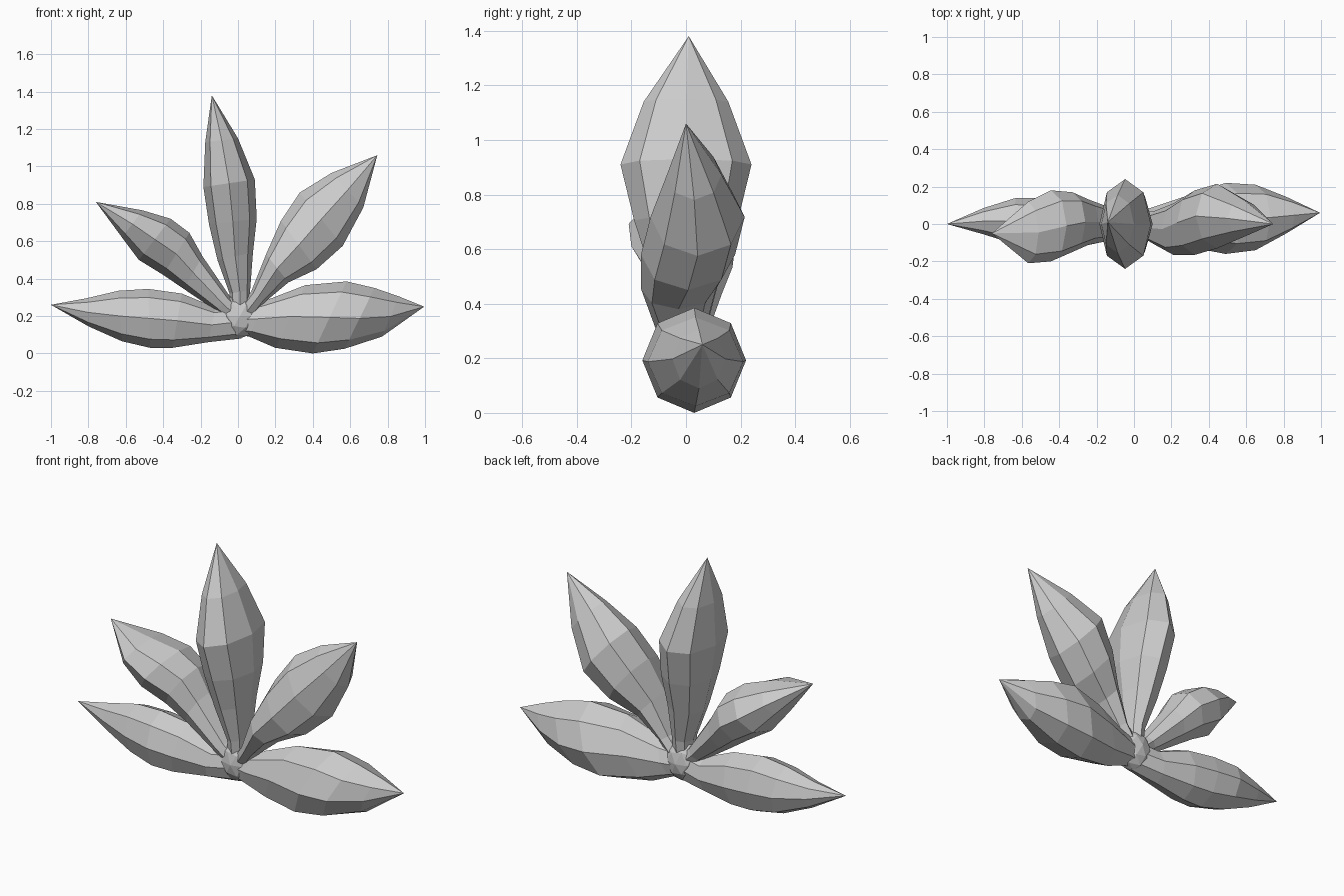
import bpy, bmesh, math
from mathutils import Vector

SIDES = 8


def leaf(name, tip, rings):
    """Faceted pod: ring = (upper edge x, z, lower edge x, z, y min, y max)."""
    bm = bmesh.new()
    loops = []
    for ax, az, bx, bz, y0, y1 in rings:
        yc, d = (y0 + y1) / 2, (y1 - y0) / 2
        mid = Vector(((ax + bx) / 2, yc, (az + bz) / 2))
        half = Vector(((ax - bx) / 2, 0, (az - bz) / 2))
        side = Vector((0, d, 0))
        loops.append([bm.verts.new(mid + half * math.cos(a) + side * math.sin(a))
                      for a in (2 * math.pi * i / SIDES for i in range(SIDES))])
    for lo, hi in zip(loops, loops[1:]):
        for i in range(SIDES):
            j = (i + 1) % SIDES
            bm.faces.new((lo[i], lo[j], hi[j], hi[i]))
    point = bm.verts.new(tip)
    for i in range(SIDES):
        bm.faces.new((loops[-1][i], loops[-1][(i + 1) % SIDES], point))
    bm.faces.new(loops[0][::-1])
    bmesh.ops.recalc_face_normals(bm, faces=bm.faces)
    mesh = bpy.data.meshes.new(name)
    bm.to_mesh(mesh)
    bm.free()
    bpy.context.collection.objects.link(bpy.data.objects.new(name, mesh))


# Low leaves, left and right
leaf("right_low_leaf", (0.995, 0.06, 0.25), [
    (0.02, 0.26, 0.00, 0.10, -0.06, 0.06),
    (0.14, 0.28, 0.06, 0.09, -0.09, 0.09),
    (0.36, 0.365, 0.20, 0.03, -0.12, 0.15),
    (0.58, 0.385, 0.40, 0.00, -0.16, 0.22),
    (0.73, 0.35, 0.57, 0.025, -0.14, 0.21),
    (0.86, 0.305, 0.77, 0.09, -0.05, 0.145)])
leaf("left_low_leaf", (-1.0, 0.0, 0.26), [
    (0.00, 0.26, 0.02, 0.08, -0.06, 0.06),
    (-0.12, 0.245, -0.16, 0.06, -0.09, 0.09),
    (-0.30, 0.32, -0.35, 0.03, -0.13, 0.13),
    (-0.48, 0.345, -0.47, 0.03, -0.14, 0.14),
    (-0.64, 0.335, -0.62, 0.065, -0.11, 0.14),
    (-0.81, 0.295, -0.80, 0.145, -0.055, 0.085)])

# Slanted leaves
leaf("left_upper_leaf", (-0.76, -0.05, 0.81), [
    (0.02, 0.24, -0.03, 0.15, -0.06, 0.06),
    (-0.04, 0.30, -0.12, 0.23, -0.08, 0.07),
    (-0.19, 0.52, -0.29, 0.345, -0.11, 0.13),
    (-0.26, 0.645, -0.40, 0.42, -0.15, 0.17),
    (-0.36, 0.72, -0.53, 0.50, -0.20, 0.18),
    (-0.51, 0.765, -0.62, 0.62, -0.21, 0.12)])
leaf("right_upper_leaf", (0.745, 0.0, 1.06), [
    (0.00, 0.24, 0.05, 0.15, -0.06, 0.06),
    (0.07, 0.33, 0.15, 0.28, -0.11, 0.07),
    (0.15, 0.53, 0.27, 0.38, -0.165, 0.11),
    (0.23, 0.71, 0.42, 0.45, -0.165, 0.18),
    (0.33, 0.86, 0.56, 0.575, -0.13, 0.215),
    (0.50, 0.965, 0.67, 0.78, -0.07, 0.13)])

# Upright leaf
leaf("centre_leaf", (-0.14, 0.01, 1.38), [
    (-0.04, 0.18, 0.06, 0.18, -0.06, 0.06),
    (-0.045, 0.32, 0.065, 0.34, -0.08, 0.08),
    (-0.11, 0.50, 0.08, 0.54, -0.13, 0.13),
    (-0.155, 0.69, 0.10, 0.72, -0.19, 0.19),
    (-0.185, 0.89, 0.09, 0.93, -0.24, 0.24),
    (-0.175, 1.13, 0.00, 1.15, -0.155, 0.155)])

# Hub joining the leaf bases
bpy.ops.mesh.primitive_ico_sphere_add(subdivisions=2, radius=1, location=(0.01, 0, 0.2))
hub = bpy.context.object
hub.name = "hub"
hub.scale = (0.11, 0.085, 0.12)
